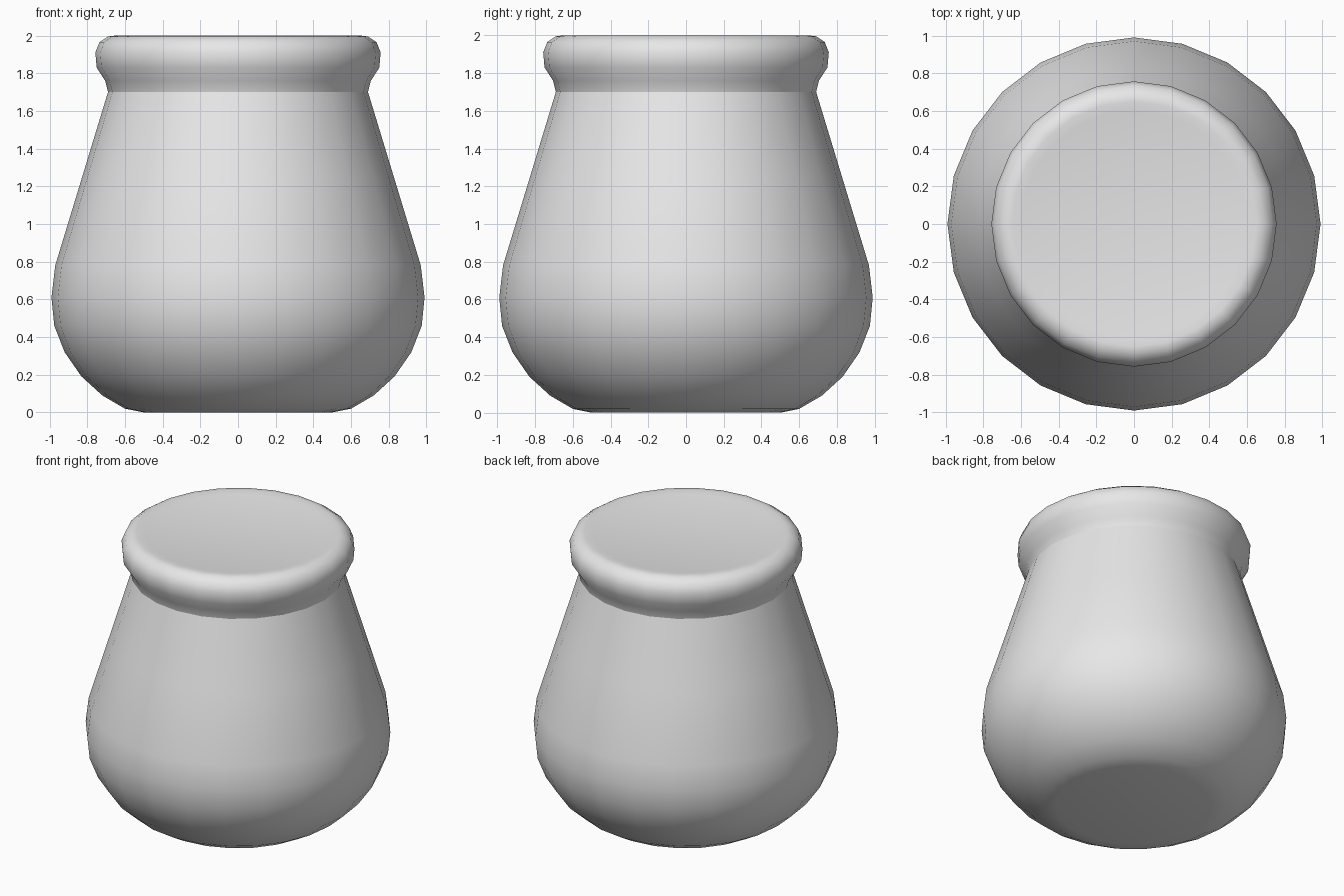
import bpy, bmesh, math

cube = bpy.data.objects.get("Cube")
if cube:
    bpy.data.objects.remove(cube, do_unlink=True)

SEGMENTS = 24

# Single plain grey
grey = bpy.data.materials.new("plain_grey")
grey.use_nodes = True
grey.diffuse_color = (0.8, 0.8, 0.8, 1)
grey.node_tree.nodes["Principled BSDF"].inputs["Base Color"].default_value = (0.8, 0.8, 0.8, 1)


def lathe(name, profile):
    """Spin (radius, height) points about z; a zero radius closes the end."""
    bm = bmesh.new()
    verts = [bm.verts.new((r, 0, z)) for r, z in profile]
    edges = [bm.edges.new(pair) for pair in zip(verts, verts[1:])]
    bmesh.ops.spin(bm, geom=verts + edges, cent=(0, 0, 0), axis=(0, 0, 1),
                   angle=math.tau, steps=SEGMENTS, use_duplicate=False)
    bmesh.ops.remove_doubles(bm, verts=bm.verts, dist=0.0005)
    bmesh.ops.recalc_face_normals(bm, faces=bm.faces)
    # Closed end caps face away from the middle of the part
    mid = sum(z for _, z in profile) / len(profile)
    cap = max(bm.faces, key=lambda f: abs(f.normal.z))
    if cap.normal.z * (cap.calc_center_median().z - mid) < 0:
        bmesh.ops.reverse_faces(bm, faces=bm.faces)
    mesh = bpy.data.meshes.new(name)
    bm.to_mesh(mesh)
    bm.free()
    mesh.materials.append(grey)
    obj = bpy.data.objects.new(name, mesh)
    bpy.context.collection.objects.link(obj)
    bpy.ops.object.select_all(action='DESELECT')
    obj.select_set(True)
    bpy.context.view_layer.objects.active = obj
    bpy.ops.object.shade_smooth_by_angle(angle=math.radians(50))
    return obj


# Round-bottomed body tapering to the neck
lathe("pot_body", [
    (0, 0), (0.50, 0), (0.60, 0.02), (0.72, 0.09), (0.83, 0.19),
    (0.92, 0.32), (0.975, 0.46), (0.99, 0.61), (0.97, 0.78),
    (0.83, 1.24), (0.69, 1.70)])

# Bulging lid with a slightly sunken top
lathe("pot_lid", [
    (0.69, 1.70), (0.705, 1.76), (0.75, 1.83), (0.757, 1.91),
    (0.735, 1.965), (0.69, 1.995), (0.65, 2.0), (0.60, 1.99), (0, 1.985)])
